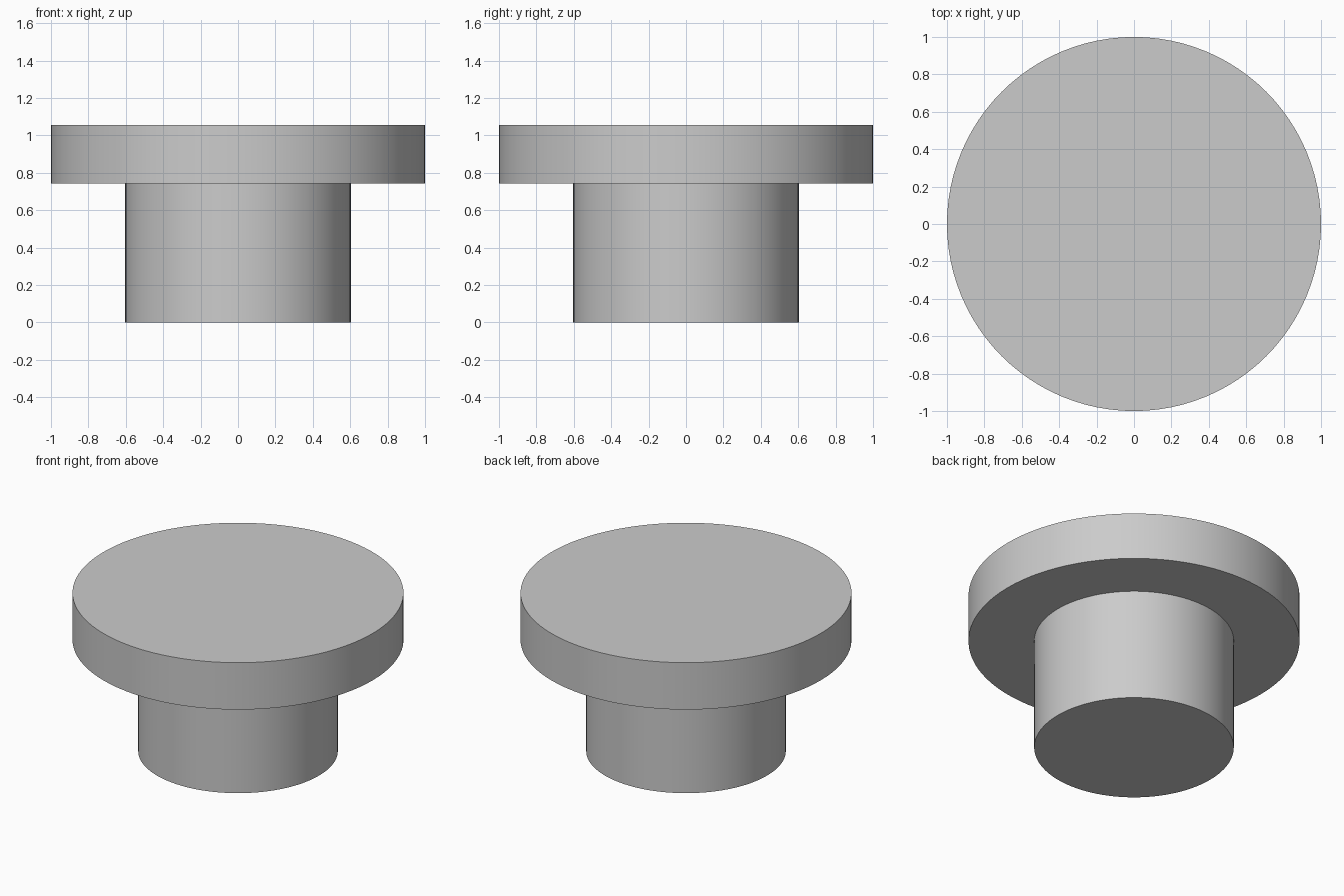
import bpy
import bmesh
from math import tau, radians

SEGMENTS = 96

cube = bpy.data.objects.get("Cube")
if cube:
    bpy.data.objects.remove(cube, do_unlink=True)

# Plain grey finish
grey = bpy.data.materials.new("plain_grey")
grey.use_nodes = True
colour = (0.6, 0.6, 0.6, 1)
grey.diffuse_color = colour
grey.node_tree.nodes["Principled BSDF"].inputs["Base Color"].default_value = colour


def lathe(name, profile, material):
    """Revolve a closed (radius, height) profile around the z axis."""
    bm = bmesh.new()
    verts = [bm.verts.new((r, 0, z)) for r, z in profile]
    edges = [bm.edges.new(pair) for pair in zip(verts, verts[1:])]
    bmesh.ops.spin(bm, geom=verts + edges, cent=(0, 0, 0), axis=(0, 0, 1),
                   angle=tau, steps=SEGMENTS, use_duplicate=False)
    bmesh.ops.remove_doubles(bm, verts=bm.verts, dist=0.0001)
    # Close both ends with single flat caps
    bmesh.ops.holes_fill(bm, edges=[e for e in bm.edges if e.is_boundary], sides=0)
    bmesh.ops.recalc_face_normals(bm, faces=bm.faces)
    mesh = bpy.data.meshes.new(name)
    bm.to_mesh(mesh)
    bm.free()
    mesh.materials.append(material)
    obj = bpy.data.objects.new(name, mesh)
    bpy.context.collection.objects.link(obj)
    bpy.ops.object.select_all(action="DESELECT")
    obj.select_set(True)
    bpy.context.view_layer.objects.active = obj
    bpy.ops.object.shade_smooth_by_angle(angle=radians(30))
    return obj


# Solid stepped plug: round stem below a wide flat head
stem_radius, head_radius = 0.603, 1.0
shoulder, top = 0.742, 1.055
lathe("flanged_plug", [(stem_radius, 0), (stem_radius, shoulder),
                       (head_radius, shoulder), (head_radius, top)], grey)
